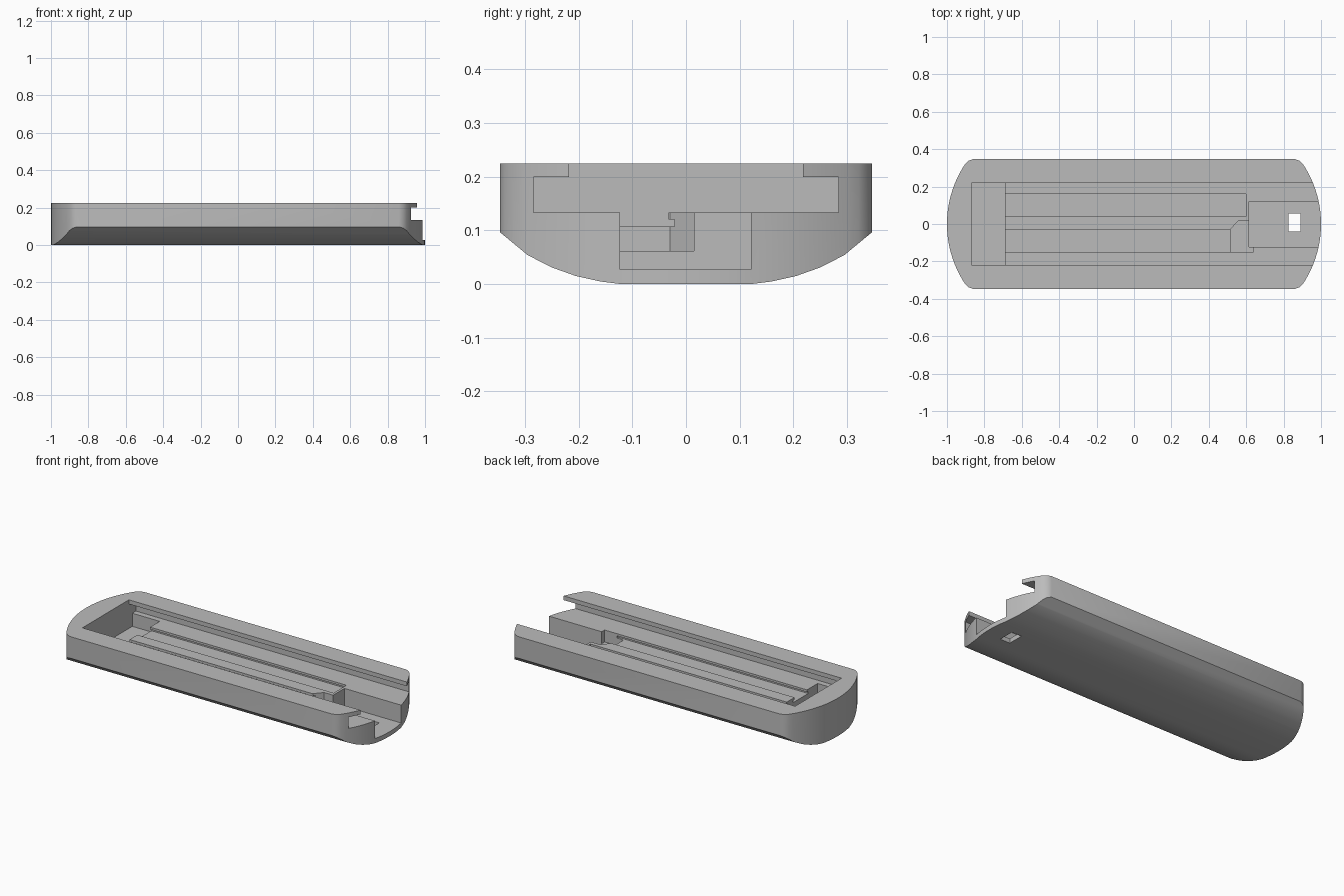
import bpy, bmesh, math
from mathutils import Vector

cube = bpy.data.objects.get("Cube")
if cube:
    bpy.data.objects.remove(cube, do_unlink=True)

grey = bpy.data.materials.new("plain grey")
grey.use_nodes = True
colour = (0.5, 0.5, 0.5, 1)
grey.diffuse_color = colour
grey.node_tree.nodes["Principled BSDF"].inputs["Base Color"].default_value = colour


def prism(name, points, direction):
    """Extrude a closed loop of 3D points along a direction."""
    bm = bmesh.new()
    face = bm.faces.new([bm.verts.new(p) for p in points])
    ext = bmesh.ops.extrude_face_region(bm, geom=[face])["geom"]
    moved = [v for v in ext if isinstance(v, bmesh.types.BMVert)]
    bmesh.ops.translate(bm, vec=Vector(direction), verts=moved)
    bmesh.ops.recalc_face_normals(bm, faces=bm.faces)
    mesh = bpy.data.meshes.new(name)
    bm.to_mesh(mesh)
    bm.free()
    mesh.materials.append(grey)
    obj = bpy.data.objects.new(name, mesh)
    bpy.context.collection.objects.link(obj)
    return obj


def plan(name, xy, z0, z1):
    return prism(name, [(x, y, z0) for x, y in xy], (0, 0, z1 - z0))


def box(name, x0, x1, y0, y1, z0, z1):
    return plan(name, [(x0, y0), (x1, y0), (x1, y1), (x0, y1)], z0, z1)


def combine(target, tool, operation="DIFFERENCE"):
    mod = target.modifiers.new("cut", "BOOLEAN")
    mod.operation = operation
    mod.solver = "EXACT"
    mod.object = tool
    bpy.context.view_layer.objects.active = target
    bpy.ops.object.modifier_apply(modifier=mod.name)
    bpy.data.objects.remove(tool, do_unlink=True)


# Tray body: curved-bottom section trimmed by the rounded outline
half = [(0.12, 0), (0.16, 0.005), (0.205, 0.015), (0.25, 0.031),
        (0.295, 0.054), (0.347, 0.097), (0.347, 0.225)]
section = half + [(-y, z) for y, z in reversed(half)]
body = prism("tray_body", [(-1.1, y, z) for y, z in section], (2.2, 0, 0))

radius = 0.58
arc = []
for i in range(11):
    y = 0.3 * i / 10
    arc.append((1 - radius + math.sqrt(radius ** 2 - y ** 2), y))
arc += [(0.902, 0.322), (0.885, 0.338), (0.86, 0.347)]
right = [(x, -y) for x, y in reversed(arc[1:])] + arc
outline = right + [(-x, -y) for x, y in right]
combine(body, plan("outline", outline, -0.1, 0.4), "INTERSECT")

# Sliding slot: narrow mouth over a wide undercut, open at the right end
combine(body, box("slot_mouth", -0.87, 1.2, -0.218, 0.218, 0.18, 0.3))
combine(body, box("slot_undercut", -0.87, 1.2, -0.284, 0.284, 0.133, 0.2))

# Deep pocket at the closed end
combine(body, box("end_pocket", -0.87, -0.69, -0.25, 0.25, 0.055, 0.15))

# Two undercut grooves in the slot floor
for y0, y1, x1 in ((0.04, 0.16, 0.6), (-0.15, -0.033, 0.56)):
    combine(body, box("groove_mouth", -0.72, x1, y0, y1, 0.115, 0.15))
    combine(body, box("groove_undercut", -0.72, x1, y0 - 0.012, y1 + 0.012, 0.107, 0.12))

# Chamfered recess joining the front groove to the open channel
recess = [(0.515, -0.15), (0.64, -0.15), (0.64, 0.015), (0.555, 0.015), (0.515, -0.03)]
combine(body, plan("recess", recess, 0.062, 0.15))

# Open channel and the window through its floor
combine(body, box("channel", 0.615, 1.2, -0.123, 0.121, 0.027, 0.15))
combine(body, box("window", 0.825, 0.89, -0.04, 0.055, -0.1, 0.1))

bpy.ops.object.select_all(action="DESELECT")
body.select_set(True)
bpy.context.view_layer.objects.active = body
bpy.ops.object.shade_smooth_by_angle(angle=math.radians(25))
